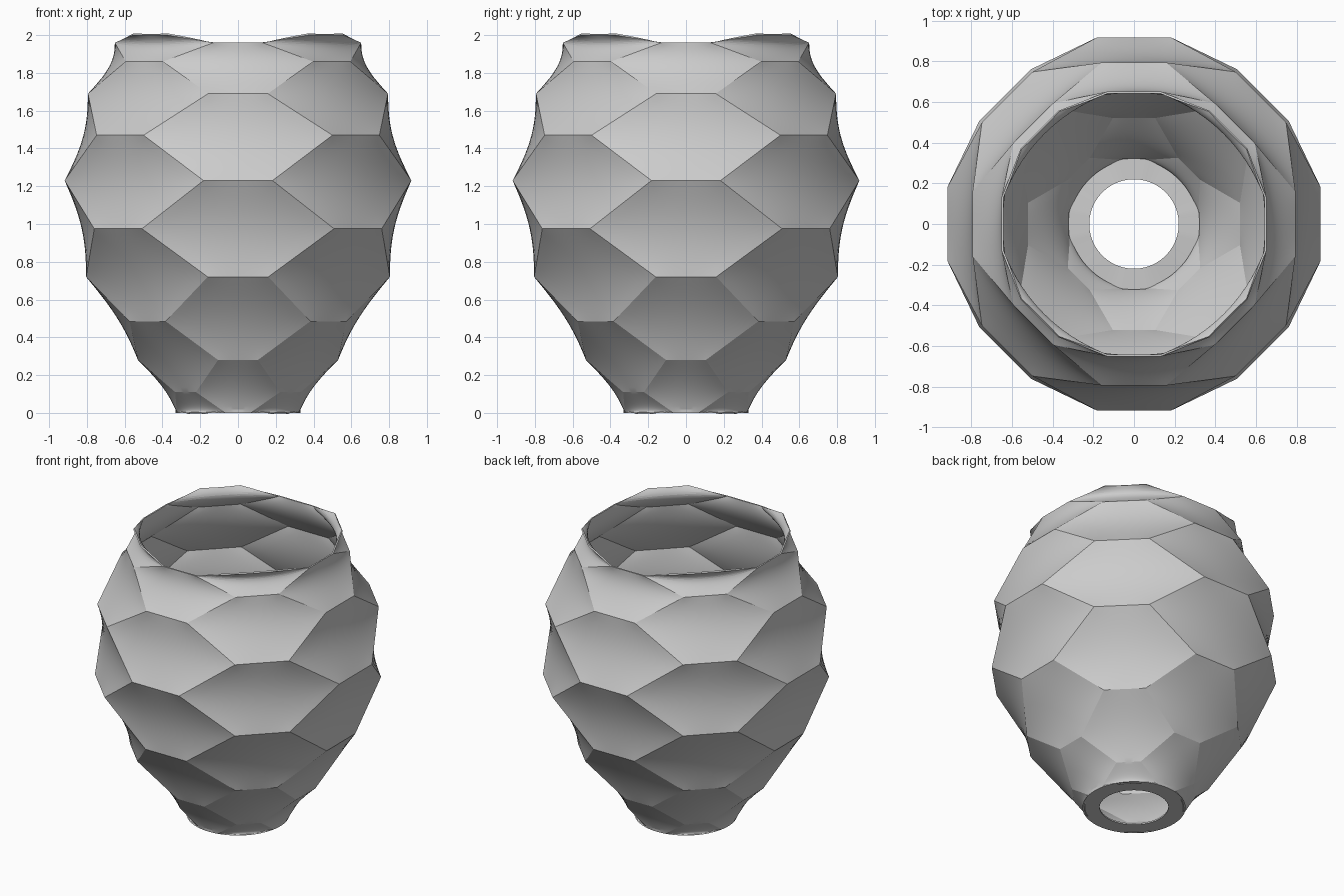
import bpy
import bmesh
import math
from mathutils import Vector

default = bpy.data.objects.get("Cube")
if default:
    bpy.data.objects.remove(default, do_unlink=True)

# Rings of short horizontal edges: (height, corner radius).
# Rings alternate between odd and even columns of facets.
RINGS = [(0, .33), (0, .33), (.11, .40), (.28, .54), (.485, .69), (.72, .82),
         (.975, .915), (1.23, .936), (1.47, .90), (1.69, .81), (1.86, .715),
         (1.96, .665), (2.0, .67)]
COLUMNS = 8
STEP = math.tau / COLUMNS
HALF = STEP / 4
HOLE_RADIUS = .22
BASE_RADIUS = .33


def corner(ring, column, side):
    z, r = RINGS[ring]
    a = column * STEP + side * HALF
    return Vector((r * math.cos(a), r * math.sin(a), z))


def add_facet(bm, ring, column):
    """Six-sided facet whose side corners lie on the given ring."""
    points = [corner(ring - 1, column, -1), corner(ring - 1, column, 1),
              corner(ring, column + 1, -1),
              corner(ring + 1, column, 1), corner(ring + 1, column, -1),
              corner(ring, column - 1, 1)]
    return bm.faces.new([bm.verts.new(p) for p in points])


def set_radius(vert, radius):
    vert.co.xy = vert.co.xy.normalized() * radius


bm = bmesh.new()

# Honeycomb of facets around the body
for ring in range(1, len(RINGS) - 1):
    for column in range(ring % 2, COLUMNS, 2):
        add_facet(bm, ring, column)

# Relax each facet into a taut, softly hollow skin with straight borders
bmesh.ops.poke(bm, faces=bm.faces[:])
bmesh.ops.subdivide_edges(bm, edges=bm.edges[:], cuts=6, use_grid_fill=True)
inner = [v for v in bm.verts if not v.is_boundary]
for _ in range(120):
    bmesh.ops.smooth_vert(bm, verts=inner, factor=.5, use_axis_x=True,
                          use_axis_y=True, use_axis_z=True)
bmesh.ops.remove_doubles(bm, verts=bm.verts[:], dist=.0005)

# Round base and flat floor ring with a hole
for v in bm.verts:
    if v.co.z < .0005:
        set_radius(v, BASE_RADIUS)
base_edges = [e for e in bm.edges
              if e.is_boundary and all(v.co.z < .0005 for v in e.verts)]
floor = bmesh.ops.extrude_edge_only(bm, edges=base_edges)["geom"]
for item in floor:
    if isinstance(item, bmesh.types.BMVert):
        set_radius(item, HOLE_RADIUS)

mesh = bpy.data.meshes.new("faceted_vase")
bm.to_mesh(mesh)
bm.free()
vase = bpy.data.objects.new("faceted_vase", mesh)
bpy.context.collection.objects.link(vase)

# Plain grey finish
grey = bpy.data.materials.new("plain_grey")
grey.use_nodes = True
colour = (.6, .6, .6, 1)
grey.diffuse_color = colour
grey.node_tree.nodes["Principled BSDF"].inputs["Base Color"].default_value = colour
mesh.materials.append(grey)

# Thin wall
wall = vase.modifiers.new("wall", "SOLIDIFY")
wall.thickness = .01
wall.offset = -1
bpy.ops.object.select_all(action="DESELECT")
vase.select_set(True)
bpy.context.view_layer.objects.active = vase
bpy.ops.object.modifier_apply(modifier=wall.name)
bpy.ops.object.shade_smooth_by_angle(angle=math.radians(15))
